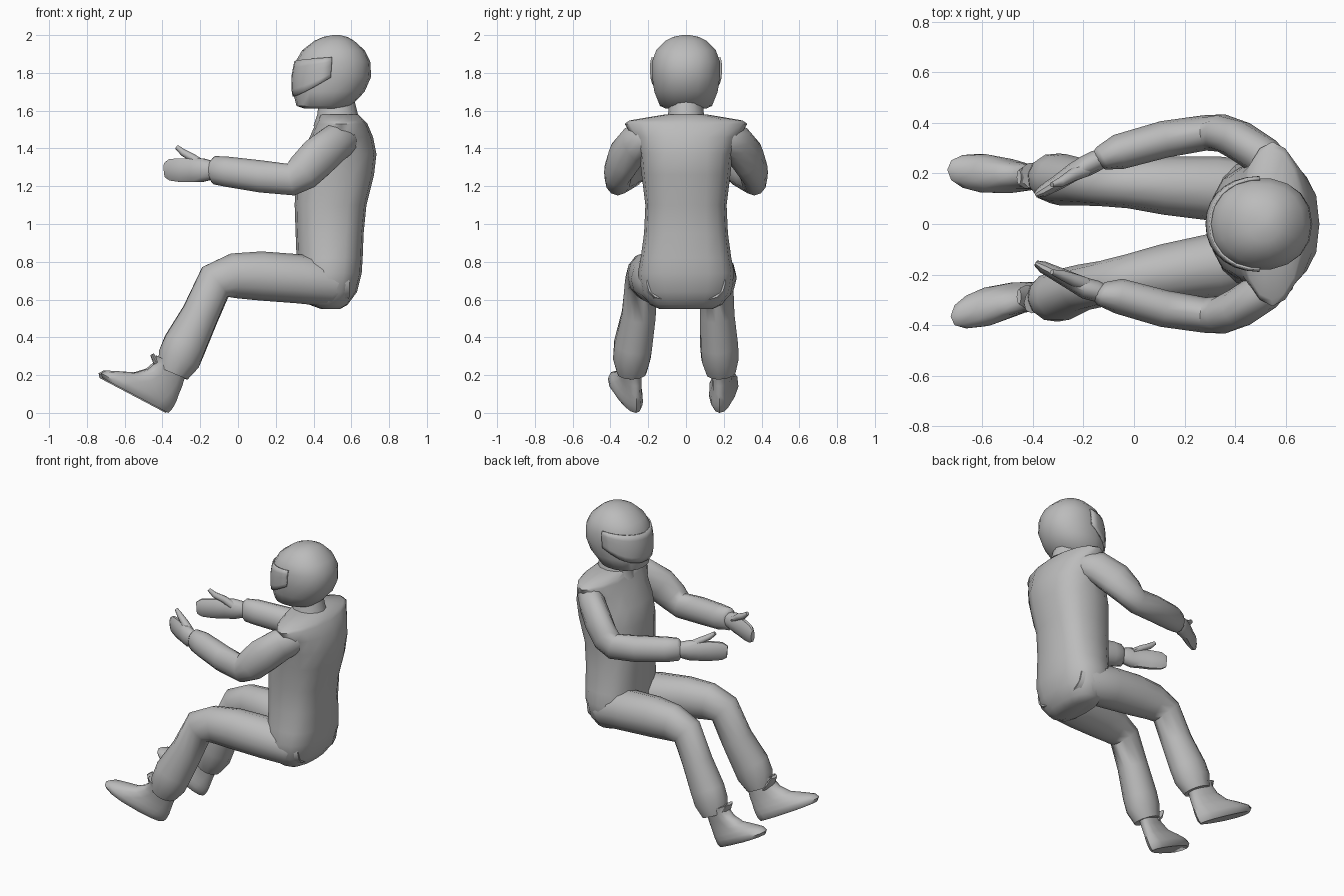
import bpy, bmesh, math
from mathutils import Vector

suit = bpy.data.materials.new("plain_grey")
suit.diffuse_color = (0.5, 0.5, 0.5, 1)


def finish(name, bm, angle=50):
    bmesh.ops.recalc_face_normals(bm, faces=bm.faces)
    me = bpy.data.meshes.new(name)
    bm.to_mesh(me)
    bm.free()
    me.materials.append(suit)
    ob = bpy.data.objects.new(name, me)
    bpy.context.collection.objects.link(ob)
    bpy.context.view_layer.objects.active = ob
    ob.select_set(True)
    bpy.ops.object.shade_smooth_by_angle(angle=math.radians(angle))
    ob.select_set(False)
    return ob


def loft(name, rings, angle=50):
    """Skin closed rings and cap both ends."""
    bm = bmesh.new()
    vs = [[bm.verts.new(p) for p in r] for r in rings]
    n = len(vs[0])
    for a, b in zip(vs, vs[1:]):
        for i in range(n):
            j = (i + 1) % n
            bm.faces.new((a[i], a[j], b[j], b[i]))
    bm.faces.new(vs[0])
    bm.faces.new(vs[-1])
    return finish(name, bm, angle)


def tube(name, pts, n=10):
    """Limb through points (x, y, z, side radius, upright radius)."""
    c = [Vector(p[:3]) for p in pts]
    rings = []
    for i, p in enumerate(pts):
        t = Vector()
        if i:
            t += (c[i] - c[i - 1]).normalized()
        if i < len(c) - 1:
            t += (c[i + 1] - c[i]).normalized()
        t.normalize()
        s = t.cross(Vector((0, 0, 1))).normalized()
        u = s.cross(t)
        rings.append([c[i] + s * p[3] * math.cos(a) + u * p[4] * math.sin(a)
                      for a in (2 * math.pi * k / n for k in range(n))])
    return loft(name, rings)


def power(v, e):
    return math.copysign(abs(v) ** e, v)


def oval(x0, x1, hw, a, e=1.0):
    """Point on a squared-off oval; angle 0 points to the back (+x)."""
    return ((x0 + x1) / 2 + (x1 - x0) / 2 * power(math.cos(a), e),
            hw * power(math.sin(a), e))


def stack(name, layers, n=16, angle=50):
    """Horizontal ovals (z, x0, x1, half width, squareness)."""
    rings = [[(*oval(x0, x1, hw, 2 * math.pi * k / n, e), z) for k in range(n)]
             for z, x0, x1, hw, e in layers]
    return loft(name, rings, angle)


# torso with seat, waist, chest and flared shoulder yoke
stack("torso", [
    (0.55, 0.44, 0.54, 0.14, 0.8), (0.572, 0.38, 0.58, 0.19, 0.8),
    (0.64, 0.32, 0.63, 0.24, 0.8), (0.74, 0.31, 0.655, 0.255, 0.8),
    (0.82, 0.31, 0.66, 0.24, 0.78), (0.95, 0.305, 0.665, 0.222, 0.75),
    (1.10, 0.30, 0.68, 0.215, 0.75), (1.26, 0.305, 0.72, 0.235, 0.78),
    (1.37, 0.33, 0.733, 0.247, 0.82), (1.46, 0.38, 0.715, 0.28, 0.95),
    (1.53, 0.41, 0.685, 0.325, 1.05), (1.548, 0.42, 0.668, 0.30, 1.0),
    (1.58, 0.43, 0.635, 0.11, 1.0)])

# neck
stack("neck", [(1.52, 0.40, 0.65, 0.12, 1), (1.58, 0.42, 0.635, 0.095, 1),
               (1.68, 0.43, 0.61, 0.085, 1)], 12)

# helmet shell
SHELL = [(1.612, 0.35, 0.55, 0.11), (1.625, 0.31, 0.60, 0.14),
         (1.70, 0.29, 0.67, 0.17), (1.78, 0.29, 0.705, 0.182),
         (1.86, 0.305, 0.70, 0.182), (1.92, 0.34, 0.67, 0.16),
         (1.97, 0.405, 0.615, 0.11), (1.99, 0.45, 0.58, 0.07),
         (2.0, 0.50, 0.54, 0.02)]
stack("helmet", [(*l, 0.92) for l in SHELL], 18)


def shell_at(z):
    for a, b in zip(SHELL, SHELL[1:]):
        if a[0] <= z <= b[0]:
            f = (z - a[0]) / (b[0] - a[0])
            return [p + (q - p) * f for p, q in zip(a, b)][1:]


# raised visor wrapped around the front of the helmet
bm = bmesh.new()
cols, rows = 14, 5
grid = []
for i in range(cols + 1):
    s = 2 * i / cols - 1
    lo, hi = 1.675 + 0.10 * abs(s) ** 2.5, 1.86 + 0.022 * abs(s)
    col = []
    for j in range(rows + 1):
        z = lo + (hi - lo) * j / rows
        x0, x1, hw = shell_at(z)
        x, y = oval(x0 - 0.003, x1 + 0.003, hw + 0.003, math.pi + s * 1.55, 0.92)
        col.append(bm.verts.new((x, y, z)))
    grid.append(col)
for i in range(cols):
    for j in range(rows):
        bm.faces.new((grid[i][j], grid[i + 1][j], grid[i + 1][j + 1], grid[i][j + 1]))
visor = finish("visor", bm, 40)
mod = visor.modifiers.new("thickness", "SOLIDIFY")
mod.thickness = 0.009
mod.offset = 0


def foot(name, heel_x, heel_y, toe_y):
    """Boot stacked along the tilted sole: (height, back, front, half width)."""
    layers = [(0, 0.0, 0.395, 0.065), (0.02, -0.008, 0.412, 0.08),
              (0.045, -0.01, 0.395, 0.08), (0.075, -0.01, 0.33, 0.073),
              (0.11, -0.005, 0.25, 0.062), (0.16, 0.0, 0.20, 0.06),
              (0.21, 0.01, 0.18, 0.064), (0.24, 0.0, 0.20, 0.066)]
    rings = []
    for w, u0, u1, hw in layers:
        ring = []
        for k in range(14):
            u, v = oval(u0, u1, hw, 2 * math.pi * k / 14, 0.85)
            v *= 0.72 + 0.28 * min(1, max(0, u / 0.28))
            y = heel_y + (toe_y - heel_y) * u / 0.4 + v
            ring.append((heel_x - 0.885 * u + 0.467 * w, y,
                         0.467 * u + 0.885 * w))
        rings.append(ring)
    return loft(name, rings)


# per side: limb centre lines in y, the right leg splays outward
SIDES = {
    "left": dict(s=1, leg=(0.12, 0.13, 0.14, 0.152, 0.16, 0.16, 0.165, 0.175, 0.18, 0.185),
                 heel=(-0.383, 0.178, 0.213), hand=(0.25, 0.215, 0.165, 0.115)),
    "right": dict(s=-1, leg=(-0.12, -0.13, -0.165, -0.195, -0.218, -0.235, -0.25, -0.28, -0.287, -0.287),
                  heel=(-0.37, -0.265, -0.362), hand=(-0.265, -0.24, -0.20, -0.155)),
}
# leg sections: x, z, side radius, upright radius
LEG = [(0.58, 0.69, 0.09, 0.09), (0.49, 0.685, 0.12, 0.122), (0.32, 0.71, 0.128, 0.13),
       (0.12, 0.725, 0.115, 0.13), (-0.02, 0.725, 0.098, 0.12),
       (-0.12, 0.693, 0.09, 0.105), (-0.20, 0.52, 0.092, 0.10),
       (-0.282, 0.36, 0.102, 0.116), (-0.313, 0.285, 0.10, 0.115),
       (-0.345, 0.21, 0.078, 0.085)]

for side, d in SIDES.items():
    s = d["s"]
    tube(side + "_leg", [(x, y, z, a, b) for (x, z, a, b), y in zip(LEG, d["leg"])], 12)
    foot(side + "_boot", *d["heel"])
    # boot tongue
    ty = d["leg"][-1]
    tube(side + "_boot_tongue", [(-0.40, ty, 0.22, 0.045, 0.02),
                                 (-0.43, ty, 0.26, 0.045, 0.018),
                                 (-0.455, ty, 0.31, 0.03, 0.01)], 8)
    # sleeve from inside the shoulder through elbow to cuff
    h = d["hand"]
    tube(side + "_arm", [
        (0.60, s * 0.13, 1.45, 0.05, 0.06), (0.565, s * 0.215, 1.445, 0.075, 0.085),
        (0.51, s * 0.268, 1.425, 0.08, 0.105),
        (0.42, s * 0.328, 1.35, 0.08, 0.112), (0.345, s * 0.36, 1.275, 0.075, 0.10),
        (0.28, s * 0.36, 1.235, 0.07, 0.086), (0.12, s * 0.335, 1.252, 0.073, 0.085),
        (-0.06, s * 0.285, 1.277, 0.07, 0.08), (-0.125, h[0] + s * 0.01, 1.285, 0.05, 0.075),
        (-0.14, h[0], 1.285, 0.04, 0.05)], 12)
    # gloved hand with cuff, palm and fingers
    tube(side + "_hand", [
        (-0.12, h[0] + s * 0.01, 1.285, 0.035, 0.045), (-0.15, h[0], 1.285, 0.042, 0.055),
        (-0.19, h[1] + s * 0.015, 1.285, 0.042, 0.066), (-0.24, h[1] - s * 0.01, 1.285, 0.036, 0.065),
        (-0.30, h[2], 1.285, 0.03, 0.066), (-0.36, h[3] + s * 0.015, 1.287, 0.024, 0.06),
        (-0.388, h[3], 1.285, 0.012, 0.04)], 10)
    tube(side + "_thumb", [
        (-0.19, h[1], 1.315, 0.028, 0.025), (-0.24, h[1] - s * 0.02, 1.35, 0.025, 0.022),
        (-0.29, h[2], 1.378, 0.019, 0.019), (-0.325, h[2] - s * 0.01, 1.408, 0.01, 0.012)], 8)
